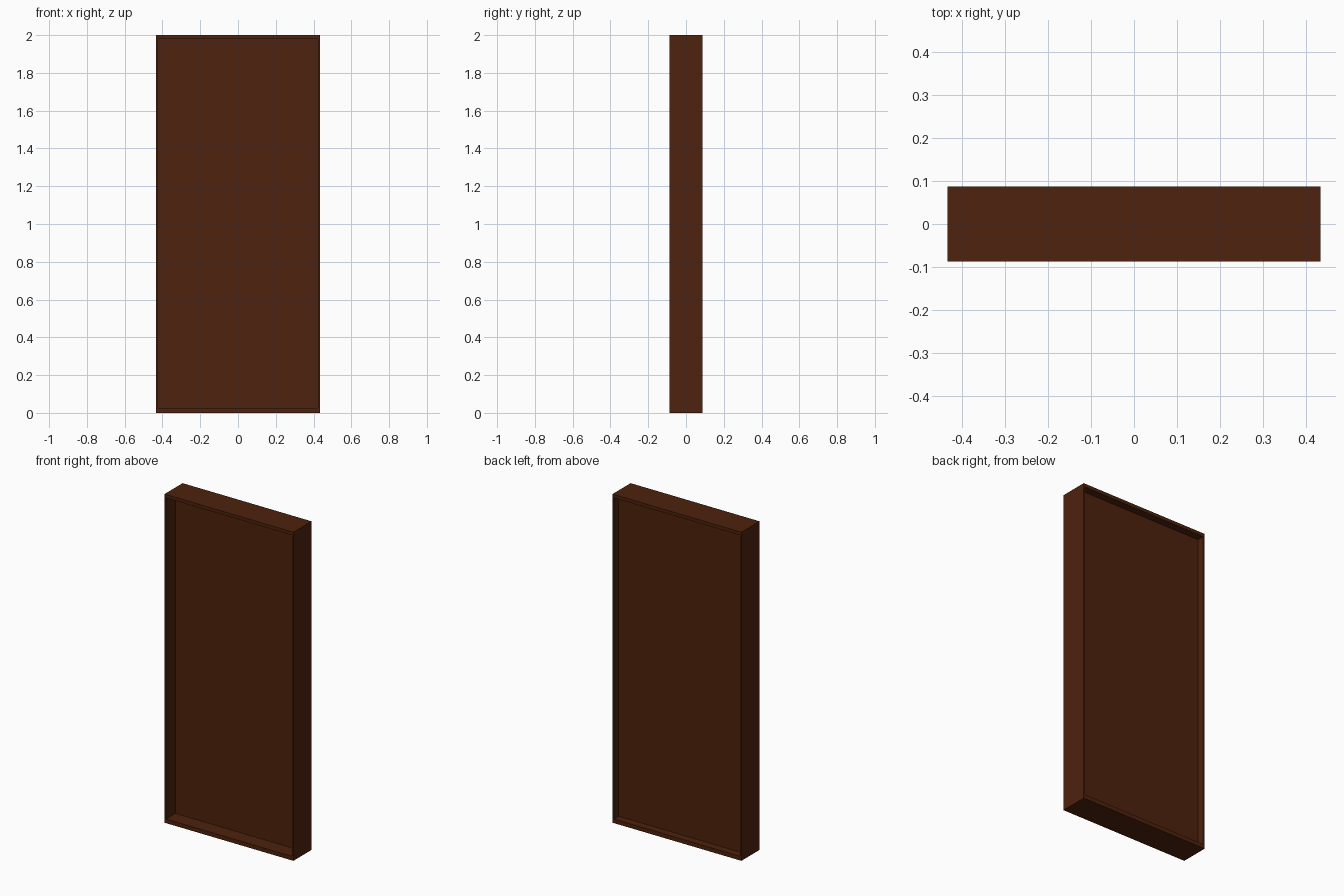
import bpy

if "Cube" in bpy.data.objects:
    bpy.data.objects.remove(bpy.data.objects["Cube"])

# Dark brown wood
wood = bpy.data.materials.new("dark_wood")
wood.diffuse_color = (0.075, 0.016, 0.004, 1)
wood.use_nodes = True
wood.node_tree.nodes["Principled BSDF"].inputs["Base Color"].default_value = wood.diffuse_color


def box(name, x0, x1, y0, y1, z0, z1):
    bpy.ops.mesh.primitive_cube_add(
        size=1, location=((x0 + x1) / 2, (y0 + y1) / 2, (z0 + z1) / 2))
    ob = bpy.context.object
    ob.name = name
    ob.scale = (x1 - x0, y1 - y0, z1 - z0)
    bpy.ops.object.transform_apply(location=False, rotation=False, scale=True)
    ob.data.materials.append(wood)
    return ob


W, D, H = 0.434, 0.087, 2.0
SIDE, HEAD, SILL = 0.01, 0.021, 0.025

# Thin side jambs
for side, s in (("left", -1), ("right", 1)):
    xs = sorted((s * W, s * (W - SIDE)))
    box(side + "_jamb", xs[0], xs[1], -D, D, 0, H)

# Head and sill between the jambs
inner = W - SIDE
box("head", -inner, inner, -D, D, H - HEAD, H)
box("sill", -inner, inner, -D, D, 0, SILL)

# Door panel recessed from both faces
box("door_panel", -inner, inner, 0.003, 0.042, SILL, H - HEAD)
